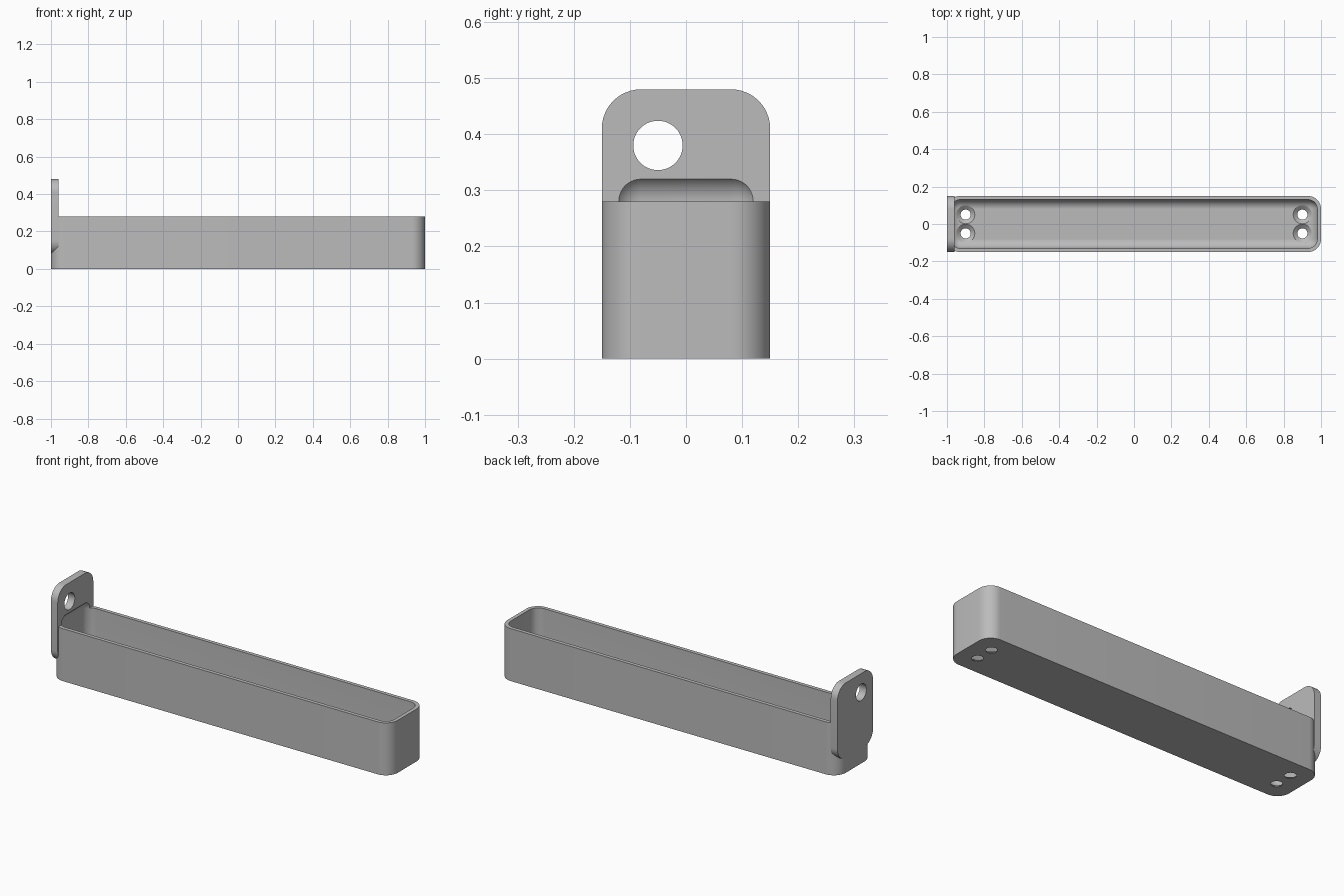
import bpy
import bmesh
import math
from mathutils import Matrix, Vector

cube = bpy.data.objects.get("Cube")
if cube:
    bpy.data.objects.remove(cube, do_unlink=True)

gray = bpy.data.materials.new("plain gray")
gray.use_nodes = True
gray.diffuse_color = (0.5, 0.5, 0.5, 1)
gray.node_tree.nodes["Principled BSDF"].inputs["Base Color"].default_value = gray.diffuse_color


def make_object(name, bm):
    mesh = bpy.data.meshes.new(name)
    bm.to_mesh(mesh)
    bm.free()
    mesh.materials.append(gray)
    obj = bpy.data.objects.new(name, mesh)
    bpy.context.collection.objects.link(obj)
    return obj


def rounded_box(name, low, high, radius, axis=None):
    """Box with rounded edges: those along one axis, or all of them."""
    low, high = Vector(low), Vector(high)
    bm = bmesh.new()
    bmesh.ops.create_cube(bm, size=1)
    for v in bm.verts:
        v.co = Vector([high[i] if v.co[i] > 0 else low[i] for i in range(3)])
    edges = [e for e in bm.edges if axis is None
             or abs(e.verts[0].co[axis] - e.verts[1].co[axis]) > 1e-4]
    bmesh.ops.bevel(bm, geom=edges, offset=radius, segments=12,
                    profile=0.5, affect='EDGES', clamp_overlap=True)
    return make_object(name, bm)


def lathe_cutter(name, profile, centre):
    """Closed solid turned around z from (radius, height) pairs."""
    bm = bmesh.new()
    count = 48
    rings = [[bm.verts.new((r * math.cos(math.tau * i / count),
                            r * math.sin(math.tau * i / count), z))
              for i in range(count)] for r, z in profile]
    for a, b in zip(rings, rings[1:]):
        for i in range(count):
            j = (i + 1) % count
            bm.faces.new((a[i], a[j], b[j], b[i]))
    bm.faces.new(rings[0][::-1])
    bm.faces.new(rings[-1])
    bmesh.ops.translate(bm, verts=bm.verts, vec=centre)
    return make_object(name, bm)


def combine(target, other, operation):
    """Apply a boolean and discard the helper."""
    other.hide_render = True
    mod = target.modifiers.new("boolean", 'BOOLEAN')
    mod.operation = operation
    mod.solver = 'EXACT'
    mod.object = other
    bpy.context.view_layer.objects.active = target
    bpy.ops.object.modifier_apply(modifier=mod.name)
    bpy.data.objects.remove(other, do_unlink=True)


# Tray body and upright mounting plate
tray = rounded_box("tray", (-1, -0.15, 0), (1, 0.15, 0.28), 0.07, axis=2)
plate = rounded_box("mounting_plate", (-1, -0.15, 0.08), (-0.96, 0.15, 0.48), 0.07, axis=0)
combine(tray, plate, 'UNION')

# Rounded cavity, which also bites into the plate
cavity = rounded_box("cavity_cutter", (-0.98, -0.13, 0.02), (0.98, 0.13, 0.33), 0.05)
combine(tray, cavity, 'DIFFERENCE')

# Countersunk screw holes in the floor
screw = [(0.027, -0.05), (0.027, 0.002), (0.05, 0.021), (0.05, 0.07)]
for x in (-0.9, 0.9):
    for y in (-0.05, 0.05):
        combine(tray, lathe_cutter("screw_cutter", screw, (x, y, 0)), 'DIFFERENCE')

# Round hole through the plate
hole = lathe_cutter("hole_cutter", [(0.044, -0.1), (0.044, 0.1)], (0, 0, 0))
hole.data.transform(Matrix.Translation((-0.98, -0.05, 0.38)) @ Matrix.Rotation(math.pi / 2, 4, 'Y'))
combine(tray, hole, 'DIFFERENCE')

# Smooth curves with crisp edges
bpy.ops.object.select_all(action='DESELECT')
tray.select_set(True)
bpy.context.view_layer.objects.active = tray
bpy.ops.object.shade_smooth_by_angle(angle=math.radians(25))
